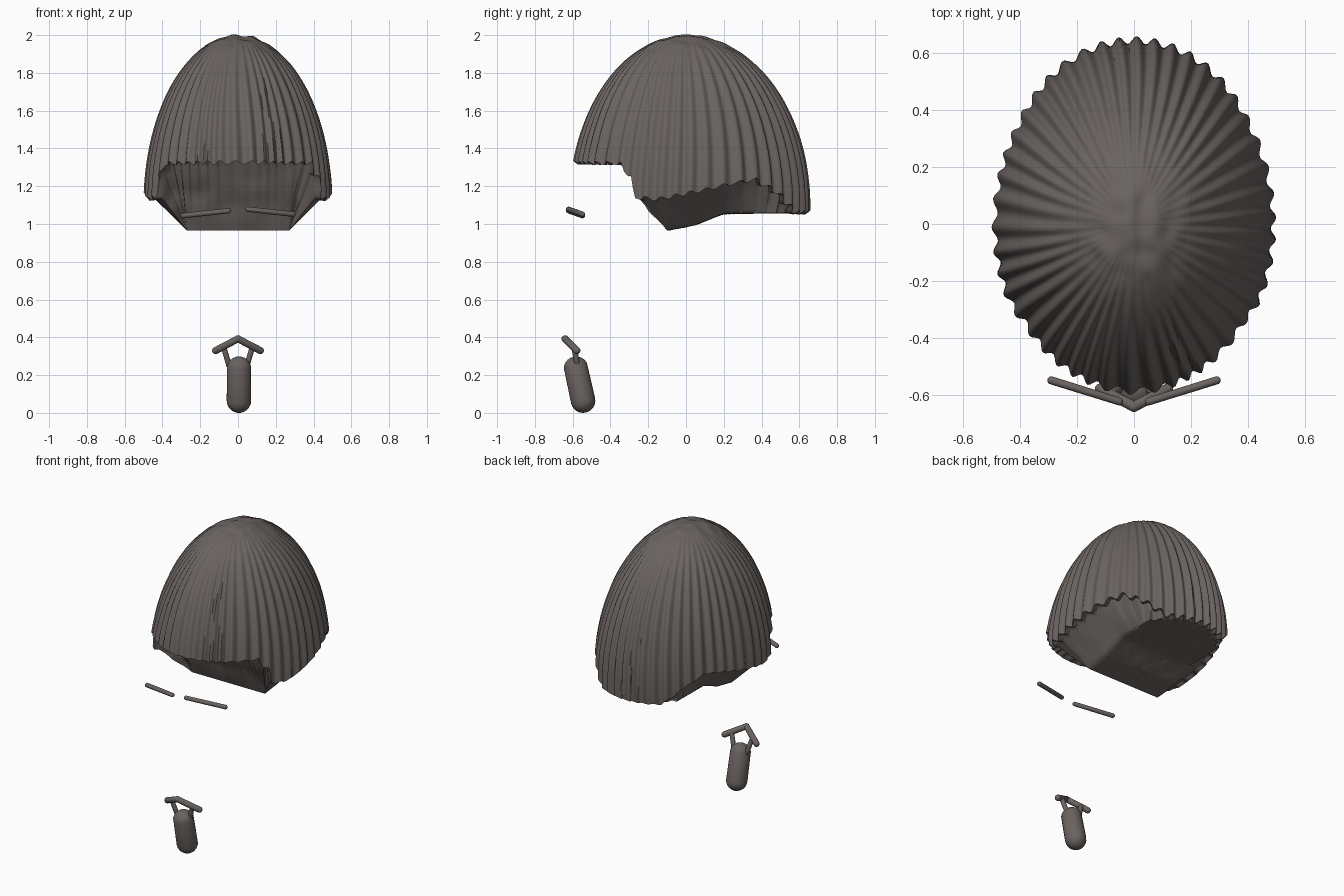
import bpy, bmesh, math
from mathutils import Vector, noise

cube = bpy.data.objects.get("Cube")
if cube:
    bpy.data.objects.remove(cube, do_unlink=True)

hair_mat = bpy.data.materials.new("dark_grey_brown")
hair_mat.use_nodes = True
COLOUR = (0.145, 0.127, 0.118, 1)
hair_mat.diffuse_color = COLOUR
hair_mat.node_tree.nodes["Principled BSDF"].inputs["Base Color"].default_value = COLOUR


def finish(bm, name, angle=55):
    """Turn a bmesh into a smooth-shaded object."""
    bmesh.ops.recalc_face_normals(bm, faces=bm.faces)
    mesh = bpy.data.meshes.new(name)
    bm.to_mesh(mesh)
    bm.free()
    mesh.materials.append(hair_mat)
    obj = bpy.data.objects.new(name, mesh)
    bpy.context.collection.objects.link(obj)
    bpy.ops.object.select_all(action='DESELECT')
    obj.select_set(True)
    bpy.context.view_layer.objects.active = obj
    bpy.ops.object.shade_smooth_by_angle(angle=math.radians(angle))
    return obj


def add_capsule(bm, a, b, radius, segments=20):
    """Round-ended rod from a to b."""
    a, b = Vector(a), Vector(b)
    axis = b - a
    turn = axis.to_track_quat('Z', 'Y')
    made = bmesh.ops.create_uvsphere(bm, u_segments=segments, v_segments=12, radius=radius)
    for v in made["verts"]:
        v.co.z += math.copysign(axis.length / 2, v.co.z + 1e-5)
        v.co = turn @ v.co + (a + b) / 2


def lookup(table, x):
    """Piecewise linear interpolation."""
    if x <= table[0][0]:
        return table[0][1]
    for (x0, y0), (x1, y1) in zip(table, table[1:]):
        if x <= x1:
            return y0 + (y1 - y0) * (x - x0) / (x1 - x0)
    return table[-1][1]


def clamp(x, lo, hi):
    return max(lo, min(hi, x))


# Hair outline: hem height and underside height, both by depth
HEM = [(-.62, 1.325), (-.35, 1.32), (-.33, 1.27), (-.29, 1.25), (-.27, 1.14), (-.15, 1.13),
       (-.05, 1.15), (.1, 1.18), (.25, 1.215), (.37, 1.235), (.48, 1.17), (.58, 1.06)]
FLOOR = [(-.1, .965), (.05, .995), (.2, 1.055), (.65, 1.06)]
STRANDS, AROUND, ROWS = 46, 46 * 8, 48
WIDTH, HEIGHT, BASE = .49, .9, 1.1


def hair_profile(theta):
    """One meridian: crown to hem, then under the hem to the floor centre."""
    c, s = math.cos(theta), math.sin(theta)
    depth = .645 if s > 0 else .605
    wander = noise.noise(Vector((c * 2, s * 2, 0)))
    hem = lookup(HEM, depth * s)
    end = math.acos(clamp((hem - BASE) / HEIGHT, -1, 1))
    points = []
    for i in range(1, ROWS + 1):
        t = i / ROWS
        phi = end * t
        wave = math.sin(STRANDS * theta + 3 * wander + .9 * math.sin(4 * t + 2 * c))
        fade = clamp((math.sin(phi) - .12) / .5, 0, 1)
        swell = 1 + .021 * fade * wave
        rough = .012 * noise.noise(Vector((c * phi, s * phi, 1)) * 9) * (1 - fade)
        r = math.sin(phi) * swell
        points.append(Vector((WIDTH * c * r, depth * s * r,
                              BASE + HEIGHT * math.cos(phi) + rough + .01 * wave * t ** 12)))
    edge = points[-1]
    # Hem lip, then the recessed front wall or slanted side
    front = edge.y < -.27
    lip = Vector((edge.x * .93, max(edge.y * .96, -.27), edge.z + (.015 if front else .004)))
    rim_y = clamp(edge.y * .93, -.1, .6)
    rim = Vector((clamp(edge.x * .88, -.27, .27), rim_y, lookup(FLOOR, rim_y)))
    for i in range(1, 5):
        points.append(edge.lerp(lip, i / 4))
    for i in range(1, 11):
        p = lip.lerp(rim, i / 10)
        p.y += .02 * noise.noise(p * 9) * math.sin(math.pi * i / 10)
        points.append(p)
    for i in range(1, 10):
        p = rim.lerp(Vector((0, .08, 0)), i / 10)
        p.z = lookup(FLOOR, p.y) + .006 * noise.noise(p * 14)
        points.append(p)
    return points


# Ribbed bowl-shaped hair
bm = bmesh.new()
crown = bm.verts.new((0, 0, BASE + HEIGHT))
floor_centre = bm.verts.new((0, .08, lookup(FLOOR, .08)))
columns = [[bm.verts.new(p) for p in hair_profile(math.tau * k / AROUND)] for k in range(AROUND)]
for k, left in enumerate(columns):
    right = columns[(k + 1) % AROUND]
    bm.faces.new((crown, left[0], right[0]))
    bm.faces.new((floor_centre, right[-1], left[-1]))
    for i in range(len(left) - 1):
        bm.faces.new((left[i], left[i + 1], right[i + 1], right[i]))
finish(bm, "hair")

# Eyebrows, one slightly lower than the other
for name, side, drop in (("left_eyebrow", 1, 0), ("right_eyebrow", -1, .008)):
    bm = bmesh.new()
    add_capsule(bm, (side * .052, -.622, 1.078 - drop), (side * .29, -.548, 1.052 - drop), .014)
    finish(bm, name)

# Moustache with the thin strands joining it to the beard
moustache, strands = bmesh.new(), bmesh.new()
for side in (-1, 1):
    add_capsule(moustache, (0, -.64, .392), (side * .118, -.578, .33), .019)
    add_capsule(strands, (side * .075, -.592, .345), (side * .047, -.575, .25), .015)
finish(moustache, "moustache")
finish(strands, "beard_strands")

# Chin beard
bm = bmesh.new()
add_capsule(bm, (.005, -.582, .234), (.005, -.545, .065), .065, 32)
finish(bm, "chin_beard")
